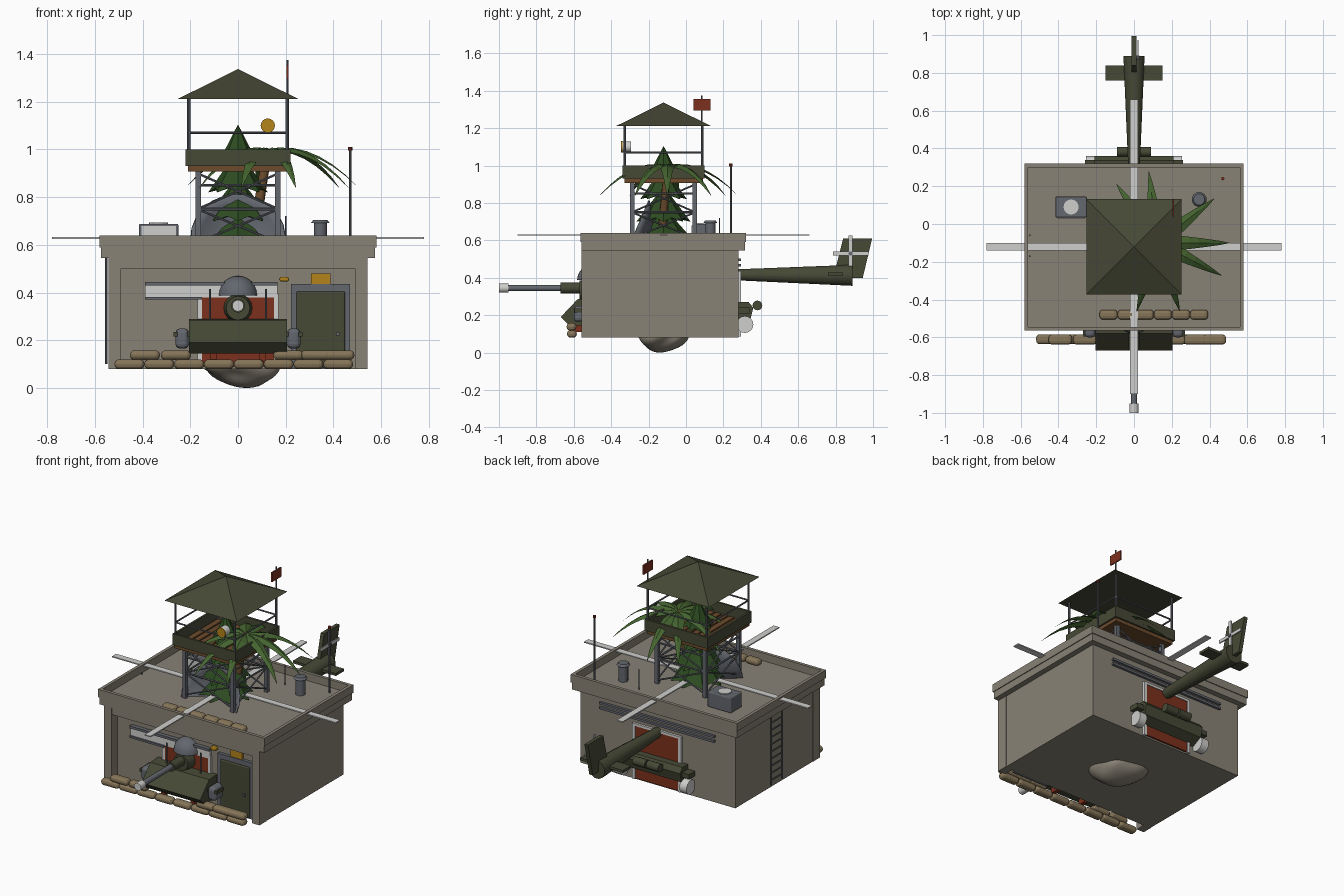
import bpy, bmesh, math
from mathutils import Vector

if "Cube" in bpy.data.objects:
    bpy.data.objects.remove(bpy.data.objects["Cube"])

def mat(name, r, g, b):
    m = bpy.data.materials.new(name)
    m.diffuse_color = (r, g, b, 1)
    m.use_nodes = True
    m.node_tree.nodes["Principled BSDF"].inputs["Base Color"].default_value = m.diffuse_color
    return m

CONC = mat("concrete", 0.25, 0.225, 0.18)
OLIVE = mat("olive", 0.062, 0.066, 0.036)
STEEL = mat("steel", 0.125, 0.135, 0.155)
WHITE = mat("pale_metal", 0.62, 0.62, 0.61)
RED = mat("rust_red", 0.20, 0.03, 0.012)
YELLOW = mat("amber", 0.45, 0.23, 0.01)
SAND = mat("sandbag", 0.24, 0.18, 0.10)
WOOD = mat("brown_wood", 0.15, 0.07, 0.025)
LEAF = mat("leaf_green", 0.06, 0.13, 0.03)
PINE = mat("pine_green", 0.025, 0.07, 0.015)
CY = -0.12  # y of the tower, rotor and tree axis

def mesh(name, verts, faces, m, smooth=False):
    bm = bmesh.new()
    vs = [bm.verts.new(v) for v in verts]
    for f in faces:
        bm.faces.new([vs[i] for i in f])
    bmesh.ops.recalc_face_normals(bm, faces=bm.faces)
    me = bpy.data.meshes.new(name)
    bm.to_mesh(me)
    bm.free()
    me.materials.append(m)
    ob = bpy.data.objects.new(name, me)
    bpy.context.collection.objects.link(ob)
    if smooth:
        bpy.ops.object.select_all(action='DESELECT')
        bpy.context.view_layer.objects.active = ob
        ob.select_set(True)
        bpy.ops.object.shade_smooth_by_angle(angle=math.radians(40))
    return ob

def prism(name, prof, x0, x1, m):
    """(y, z) profile extruded along x"""
    n = len(prof)
    v = [(x, y, z) for x in (x0, x1) for y, z in prof]
    f = [range(n), range(n, 2 * n)] + [(i, (i + 1) % n, n + (i + 1) % n, n + i) for i in range(n)]
    return mesh(name, v, f, m)

def box(name, x0, x1, y0, y1, z0, z1, m, bevel=0):
    ob = prism(name, [(y0, z0), (y1, z0), (y1, z1), (y0, z1)], x0, x1, m)
    if bevel:
        b = ob.modifiers.new("round", 'BEVEL')
        b.width, b.segments = bevel, 3
    return ob

def lathe(name, origin, axis, prof, m, n=16):
    """(radius, height) profile turned around an axis"""
    o, a = Vector(origin), Vector(axis).normalized()
    u = a.orthogonal().normalized()
    w = a.cross(u)
    v, f, rings = [], [], []
    for r, h in prof:
        k = 1 if r == 0 else n
        rings.append([len(v) + i for i in range(k)])
        for i in range(k):
            t = 2 * math.pi * i / n
            v.append(o + a * h + (u * math.cos(t) + w * math.sin(t)) * r)
    for p, q in zip(rings, rings[1:]):
        for i in range(n):
            quad = [p[i % len(p)], p[(i + 1) % len(p)], q[(i + 1) % len(q)], q[i % len(q)]]
            f.append(list(dict.fromkeys(quad)))
    return mesh(name, v, f, m, n > 8)

def rod(name, p, q, r, m, n=8, r2=None):
    d = Vector(q) - Vector(p)
    return lathe(name, p, d, [(0, 0), (r, 0), (r if r2 is None else r2, d.length), (0, d.length)], m, n)

# Building: body, front pilasters, two-step cornice, parapet
box("building_walls", -0.54, 0.54, -0.50, 0.28, 0.08, 0.56, CONC)
for s in (-1, 1):
    box("pilaster", *sorted((s * 0.49, s * 0.542)), -0.56, -0.49, 0.08, 0.55, CONC)
    box("parapet_side", *sorted((s * 0.56, s * 0.58)), -0.565, 0.32, 0.59, 0.64, CONC)
box("front_beam", -0.542, 0.542, -0.555, -0.49, 0.50, 0.55, CONC)
box("roof_slab", -0.575, 0.575, -0.56, 0.315, 0.545, 0.592, CONC)
box("parapet_front", -0.56, 0.56, -0.565, -0.545, 0.59, 0.64, CONC)
box("parapet_back", -0.56, 0.56, 0.30, 0.32, 0.59, 0.64, CONC)

# Shutters with pale frames, front and back
for nm, y, top in (("front", -0.505, 0.385), ("back", 0.285, 0.42)):
    box(nm + "_shutter", -0.15, 0.15, y - 0.006, y + 0.006, 0.09, top, RED)
    for s in (-1, 1):
        box(nm + "_shutter_frame", *sorted((s * 0.15, s * 0.17)), y - 0.01, y + 0.01, 0.085, top + 0.01, WHITE)
box("back_shutter_lintel", -0.17, 0.17, 0.28, 0.295, 0.42, 0.435, WHITE)
box("front_sliding_panel", -0.39, 0.165, -0.515, -0.50, 0.38, 0.43, WHITE)
box("front_upper_rail", -0.39, 0.165, -0.525, -0.50, 0.43, 0.445, STEEL)
box("front_lower_rail", -0.39, -0.15, -0.525, -0.50, 0.37, 0.382, STEEL)
for z in (0.46, 0.49):
    box("back_rail", -0.40, 0.40, 0.28, 0.295, z, z + 0.014, STEEL)

# Side door with sign and lamp
box("door_frame", 0.222, 0.47, -0.52, -0.50, 0.08, 0.435, STEEL)
box("door", 0.245, 0.448, -0.53, -0.51, 0.085, 0.405, OLIVE, 0.006)
box("door_handle", 0.41, 0.425, -0.54, -0.53, 0.22, 0.235, STEEL)
box("amber_sign", 0.307, 0.387, -0.515, -0.50, 0.435, 0.48, YELLOW)
box("wall_lamp", 0.175, 0.213, -0.53, -0.50, 0.447, 0.465, YELLOW, 0.005)

# Wall ladder on the left side
for y in (-0.06, -0.17):
    rod("ladder_rail", (-0.552, y, 0.10), (-0.552, y, 0.60), 0.005, STEEL)
for i in range(10):
    rod("ladder_rung", (-0.552, -0.17, 0.13 + i * 0.045), (-0.552, -0.06, 0.13 + i * 0.045), 0.004, STEEL, 6)

# Sandbags at the front and on the roof
def bag(x, y, z, l=0.125):
    box("sandbag", x - l / 2, x + l / 2, y - 0.026, y + 0.026, z, z + 0.04, SAND, 0.018)
for i in range(8):
    bag(-0.455 + i * 0.125, -0.61, 0.08)
for x in (-0.39, -0.26, 0.21, 0.325, 0.425):
    bag(x, -0.612, 0.118)
for i in range(6):
    bag(-0.135 + i * 0.096, -0.48, 0.592, 0.095)

# Tank nose through the front
prism("tank_hull_front", [(-0.50, 0.29), (-0.58, 0.285), (-0.67, 0.19), (-0.625, 0.145), (-0.50, 0.145)], -0.205, 0.205, OLIVE)
cap = [(0.082 * math.cos(t * math.pi / 12), 0.082 * math.sin(t * math.pi / 12)) for t in range(6)] + [(0, 0.082)]
lathe("turret_dome", (0, -0.50, 0.388), (0, 0, 1), [(0, 0)] + cap, STEEL, 24)
lathe("gun_mantlet", (0, -0.50, 0.335), (0, -1, 0), [(0, 0), (0.062, 0), (0.05, 0.07), (0, 0.07)], OLIVE, 16)
rod("gun_sleeve", (0, -0.54, 0.345), (0, -0.67, 0.345), 0.029, OLIVE, 16)
rod("gun_barrel", (0, -0.66, 0.345), (0, -0.96, 0.345), 0.017, STEEL, 16)
rod("gun_muzzle", (0, -0.95, 0.345), (0, -1.0, 0.345), 0.024, WHITE, 16)
for s in (-1, 1):
    box("front_track", *sorted((s * 0.205, s * 0.262)), -0.60, -0.50, 0.165, 0.25, STEEL, 0.02)
    box("front_fender", *sorted((s * 0.205, s * 0.27)), -0.595, -0.50, 0.215, 0.235, OLIVE)
    rod("hull_aerial", (s * 0.118, -0.54, 0.28), (s * 0.118, -0.54, 0.415), 0.004, STEEL)
    box("tow_hook", *sorted((s * 0.09, s * 0.115)), -0.60, -0.55, 0.11, 0.15, RED)
    # Tank tail through the back
    rod("rear_sprocket", (s * 0.205, 0.315, 0.15), (s * 0.255, 0.315, 0.15), 0.045, WHITE, 16)
    box("rear_fender", *sorted((s * 0.205, s * 0.26)), 0.28, 0.34, 0.21, 0.24, OLIVE)
    rod("fuel_drum", (s * 0.005, 0.382, 0.252), (s * 0.09, 0.382, 0.252), 0.026, OLIVE, 14)
prism("tank_hull_rear", [(0.27, 0.27), (0.335, 0.27), (0.36, 0.24), (0.345, 0.18), (0.27, 0.14)], -0.21, 0.21, OLIVE)

# Helicopter: rotor on the roof, tail boom through the back
box("rotor_blade_across", -0.78, 0.78, CY - 0.02, CY + 0.02, 0.625, 0.632, WHITE)
box("rotor_blade_along", -0.02, 0.02, CY - 0.78, CY + 0.78, 0.625, 0.632, WHITE)
rod("rotor_hub", (0, CY, 0.59), (0, CY, 0.645), 0.025, STEEL, 12)
rod("tail_boom", (0, 0.26, 0.416), (0, 0.89, 0.413), 0.03, OLIVE, 12, 0.058)
prism("tail_fin", [(0.80, 0.45), (0.84, 0.61), (0.995, 0.61), (0.945, 0.40), (0.885, 0.40)], -0.012, 0.012, OLIVE)
box("tail_plane", -0.15, 0.15, 0.76, 0.84, 0.412, 0.428, OLIVE)
box("tail_rotor_upright", 0.018, 0.025, 0.87, 0.89, 0.435, 0.625, WHITE)
box("tail_rotor_level", 0.018, 0.025, 0.785, 0.975, 0.52, 0.54, WHITE)
rod("tail_rotor_hub", (0, 0.88, 0.53), (0.03, 0.88, 0.53), 0.012, STEEL)

# Watchtower: legs, bracing, platform, parapet, roof
def ring(a, b, y_side):  # maps a tower-side point (along, out) to x, y
    return (a, CY + b) if y_side else (b, CY + a)
for ys in (True, False):
    for s in (-0.17, 0.17):
        for z in (0.75, 0.85):
            rod("tower_strut", (*ring(-0.17, s, ys), z), (*ring(0.17, s, ys), z), 0.006, STEEL, 6)
        for z0, z1 in ((0.61, 0.75), (0.75, 0.90)):
            for d in (-1, 1):
                rod("tower_brace", (*ring(-0.17 * d, s, ys), z0), (*ring(0.17 * d, s, ys), z1), 0.005, STEEL, 6)
    for s in (-1, 1):
        x0, y0 = ring(-0.22, s * 0.207, ys)
        x1, y1 = ring(0.22, s * 0.22, ys)
        box("tower_parapet", *sorted((x0, x1)), *sorted((y0, y1)), 0.93, 1.0, OLIVE)
        rod("tower_handrail", (*ring(-0.207, s * 0.207, ys), 1.07), (*ring(0.207, s * 0.207, ys), 1.07), 0.005, STEEL)
for sx in (-1, 1):
    for sy in (-1, 1):
        box("tower_leg", sx * 0.167 - 0.012, sx * 0.167 + 0.012, CY + sy * 0.167 - 0.012, CY + sy * 0.167 + 0.012, 0.59, 0.91, STEEL)
        rod("tower_post", (sx * 0.207, CY + sy * 0.207, 0.93), (sx * 0.207, CY + sy * 0.207, 1.225), 0.007, STEEL)
box("tower_floor", -0.21, 0.21, CY - 0.21, CY + 0.21, 0.908, 0.93, WOOD)
for i in range(9):
    box("floor_plank", -0.2 + i * 0.045, -0.165 + i * 0.045, CY - 0.2, CY + 0.2, 0.93, 0.938, WOOD)
h = 0.252
mesh("tower_roof", [(-h, CY - h, 1.212), (h, CY - h, 1.212), (h, CY + h, 1.212), (-h, CY + h, 1.212), (0, CY, 1.337)],
     [(0, 1, 2, 3), (0, 1, 4), (1, 2, 4), (2, 3, 4), (3, 0, 4)], OLIVE)
rod("searchlight", (0.125, -0.295, 1.1), (0.125, -0.343, 1.1), 0.029, WHITE, 16)
rod("searchlight_lens", (0.125, -0.34, 1.1), (0.125, -0.348, 1.1), 0.03, YELLOW, 16)
rod("flag_pole", (0.207, 0.085, 1.2), (0.207, 0.085, 1.375), 0.004, STEEL)
box("flag", 0.203, 0.211, 0.04, 0.13, 1.295, 1.355, RED)

# Roof equipment
box("cooler_unit", -0.415, -0.25, 0.035, 0.145, 0.592, 0.688, STEEL, 0.006)
box("cooler_front", -0.405, -0.26, 0.029, 0.036, 0.60, 0.68, WHITE)
rod("cooler_fan", (-0.333, 0.09, 0.685), (-0.333, 0.09, 0.693), 0.04, WHITE, 16)
rod("vent_pipe", (0.345, 0.13, 0.59), (0.345, 0.13, 0.695), 0.028, STEEL, 12)
rod("vent_cap", (0.345, 0.13, 0.692), (0.345, 0.13, 0.705), 0.04, STEEL, 12, 0.03)
rod("radio_mast", (0.47, 0.24, 0.59), (0.47, 0.24, 1.0), 0.005, STEEL)
rod("mast_light", (0.47, 0.24, 0.995), (0.47, 0.24, 1.01), 0.009, RED)
rod("roof_aerial", (0.2, 0.18, 0.59), (0.2, 0.18, 0.72), 0.003, STEEL)

# Radar dish around the tree foot
dish = [(0.2 * i / 6, 0.09 * (i / 6) ** 2) for i in range(7)]
d = lathe("radar_dish", (0, -0.19, 0.595), (0, -0.92, 0.39), dish, STEEL, 24)
d.modifiers.new("thickness", 'SOLIDIFY').thickness = 0.008

# Conifer: jagged cone tiers
for apex, base, r in ((1.105, 0.93, 0.09), (1.0, 0.82, 0.125), (0.89, 0.70, 0.145), (0.78, 0.60, 0.16)):
    n = 16
    v = [(0, CY, apex), (0, CY, base + 0.03)]
    for i in range(n):
        t, k = 2 * math.pi * i / n, i % 2
        v.append((r * (1 - 0.2 * k) * math.cos(t), CY + r * (1 - 0.2 * k) * math.sin(t), base + 0.02 * k))
    mesh("conifer_tier", v, [(c, 2 + i, 2 + (i + 1) % n) for c in (0, 1) for i in range(n)], PINE)

# Palm: leaning trunk and drooping folded fronds
rod("palm_trunk", (0.06, -0.13, 0.60), (0.125, -0.10, 1.0), 0.024, WOOD, 10, 0.018)
for ang in (125, 97, 38, 0, -27, -72, -107, -145, 170):
    a = math.radians(ang)
    L, v, f = 0.38 if abs(ang) < 130 else 0.35, [], []
    for i in range(8):
        t = i / 7
        w = 0.05 * min(1, 0.3 + 3 * t) * (1 - t) ** 0.8 + 0.001
        for s in (-1, 0, 1):
            v.append((0.125 + math.cos(a) * L * t - math.sin(a) * w * s, -0.10 + math.sin(a) * L * t + math.cos(a) * w * s,
                      1.0 + 0.09 * t - 0.25 * t * t - abs(s) * w * 0.4))
    for i in range(7):
        for s in (0, 1):
            k = i * 3 + s
            f.append((k, k + 1, k + 4, k + 3))
    mesh("palm_frond", v, f, LEAF)

# Boulder under the floor, lumpy by crossed waves
bm = bmesh.new()
bmesh.ops.create_icosphere(bm, subdivisions=4, radius=1)
for p in bm.verts:
    x, y, z = p.co
    c = p.co * (1 + 0.1 * math.sin(3.1 * x + 2 * y + 1) + 0.08 * math.sin(4 * y - 3 * z) * math.cos(3 * x))
    p.co = Vector((c.x * 0.175, CY + c.y * 0.14, 0.09 + c.z * 0.085 - c.x * 0.015))
low = min(p.co.z for p in bm.verts)
for p in bm.verts:
    p.co.z -= low
me = bpy.data.meshes.new("boulder")
bm.to_mesh(me)
bm.free()
me.materials.append(CONC)
me.shade_smooth()
bpy.context.collection.objects.link(bpy.data.objects.new("boulder", me))
